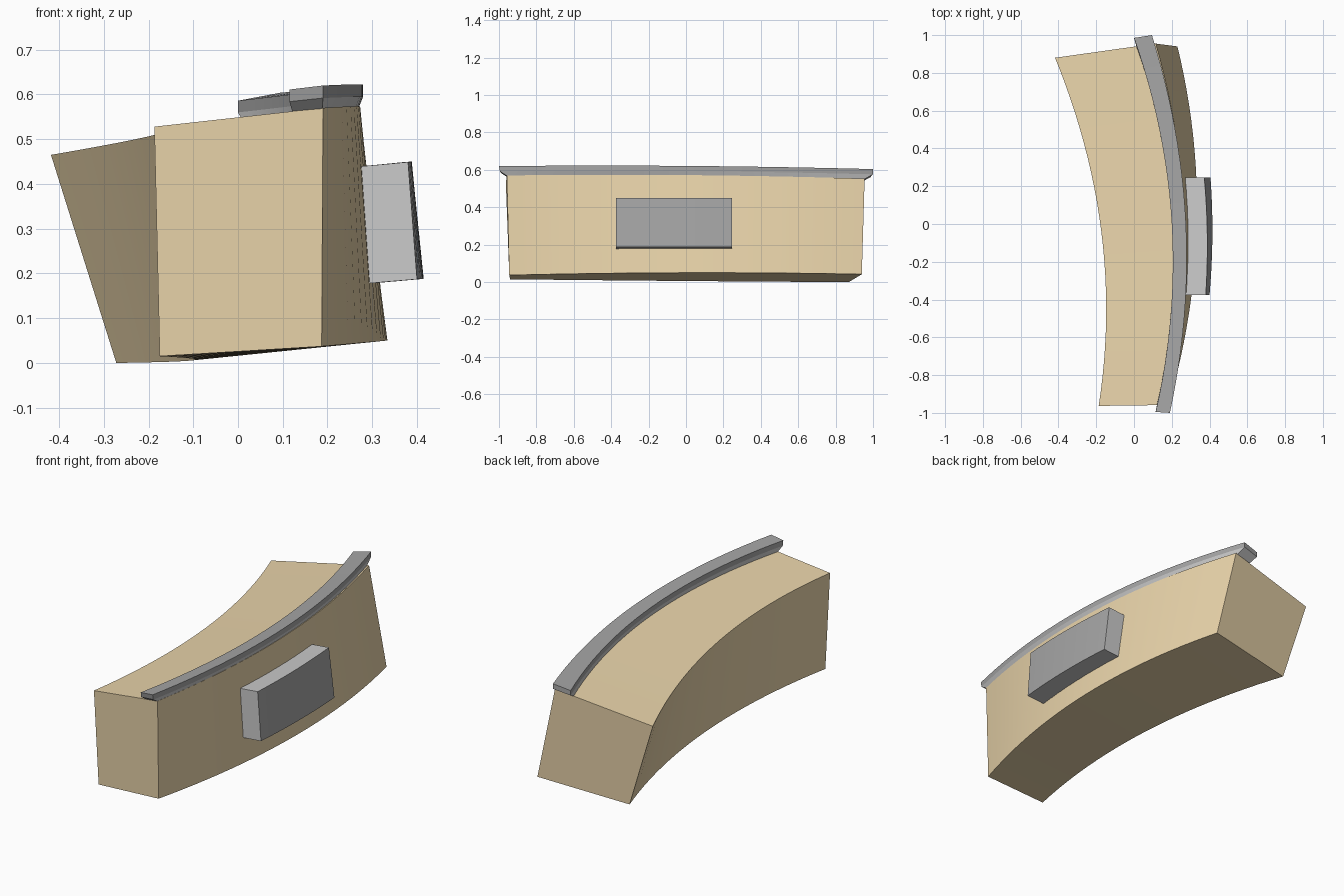
import bpy, bmesh, math
from mathutils import Vector


def material(name, color):
    m = bpy.data.materials.new(name)
    m.diffuse_color = (*color, 1)
    return m


tan = material("tan", (0.83, 0.67, 0.41))
light = material("light_grey", (0.72, 0.72, 0.72))
dark = material("dark_grey", (0.38, 0.38, 0.38))


def arc(near, mid, far, t):
    """Shallow curve through three points, t from 0 to 1."""
    a, b, c = Vector(near), Vector(mid), Vector(far)
    return a * (1 - t) * (1 - 2 * t) + b * 4 * t * (1 - t) + c * t * (2 * t - 1)


def sweep(name, rails, mats, side_mats=(0, 0, 0, 0), steps=24):
    """Solid stretched between four curved rails, given in loop order."""
    bm = bmesh.new()
    rings = [[bm.verts.new(arc(*r, i / steps)) for r in rails] for i in range(steps + 1)]
    for p, q in zip(rings, rings[1:]):
        for k in range(4):
            n = (k + 1) % 4
            f = bm.faces.new((p[k], p[n], q[n], q[k]))
            f.material_index = side_mats[k]
    bm.faces.new(rings[0][::-1])
    bm.faces.new(rings[-1])
    bmesh.ops.recalc_face_normals(bm, faces=bm.faces)
    me = bpy.data.meshes.new(name)
    bm.to_mesh(me)
    bm.free()
    for m in mats:
        me.materials.append(m)
    ob = bpy.data.objects.new(name, me)
    bpy.context.collection.objects.link(ob)
    bpy.context.view_layer.objects.active = ob
    ob.select_set(True)
    bpy.ops.object.shade_smooth_by_angle(angle=math.radians(20))
    ob.select_set(False)


# Curved main body (rails: inner bottom, outer bottom, outer top, inner top)
sweep("curved_body", [
    ((-0.175, -0.94, 0.015), (-0.10, -0.03, 0.006), (-0.272, 0.87, 0.0)),
    ((0.187, -0.945, 0.037), (0.333, 0.0, 0.050), (0.23, 0.94, 0.042)),
    ((0.19, -0.958, 0.570), (0.270, 0.0, 0.572), (0.115, 0.955, 0.553)),
    ((-0.187, -0.963, 0.528), (-0.173, -0.04, 0.513), (-0.418, 0.88, 0.465)),
], [tan])

# Flared underside of the top rail
bottom_in = ((0.115, -0.99, 0.584), (0.200, 0.0, 0.585), (0.0, 0.985, 0.560))
bottom_out = ((0.19, -0.995, 0.592), (0.275, 0.0, 0.593), (0.095, 1.0, 0.576))
sweep("rail_base", [
    ((0.122, -0.955, 0.560), (0.205, 0.0, 0.562), (0.012, 0.943, 0.537)),
    ((0.188, -0.956, 0.567), (0.266, 0.0, 0.569), (0.105, 0.953, 0.550)),
    bottom_out, bottom_in,
], [light])

# Dark cap of the top rail
sweep("rail_cap", [
    bottom_in, bottom_out,
    ((0.19, -1.0, 0.620), (0.275, 0.0, 0.621), (0.095, 1.0, 0.604)),
    ((0.115, -0.995, 0.611), (0.200, 0.0, 0.612), (0.0, 0.985, 0.586)),
], [dark])

# Block on the outer face with a dark front
sweep("outer_block", [
    ((0.27, -0.375, 0.176), (0.28, -0.062, 0.176), (0.27, 0.245, 0.176)),
    ((0.400, -0.375, 0.187), (0.415, -0.062, 0.188), (0.405, 0.245, 0.187)),
    ((0.380, -0.375, 0.449), (0.388, -0.062, 0.450), (0.372, 0.245, 0.449)),
    ((0.25, -0.375, 0.437), (0.26, -0.062, 0.437), (0.25, 0.245, 0.437)),
], [light, dark], (0, 1, 0, 0), steps=12)
